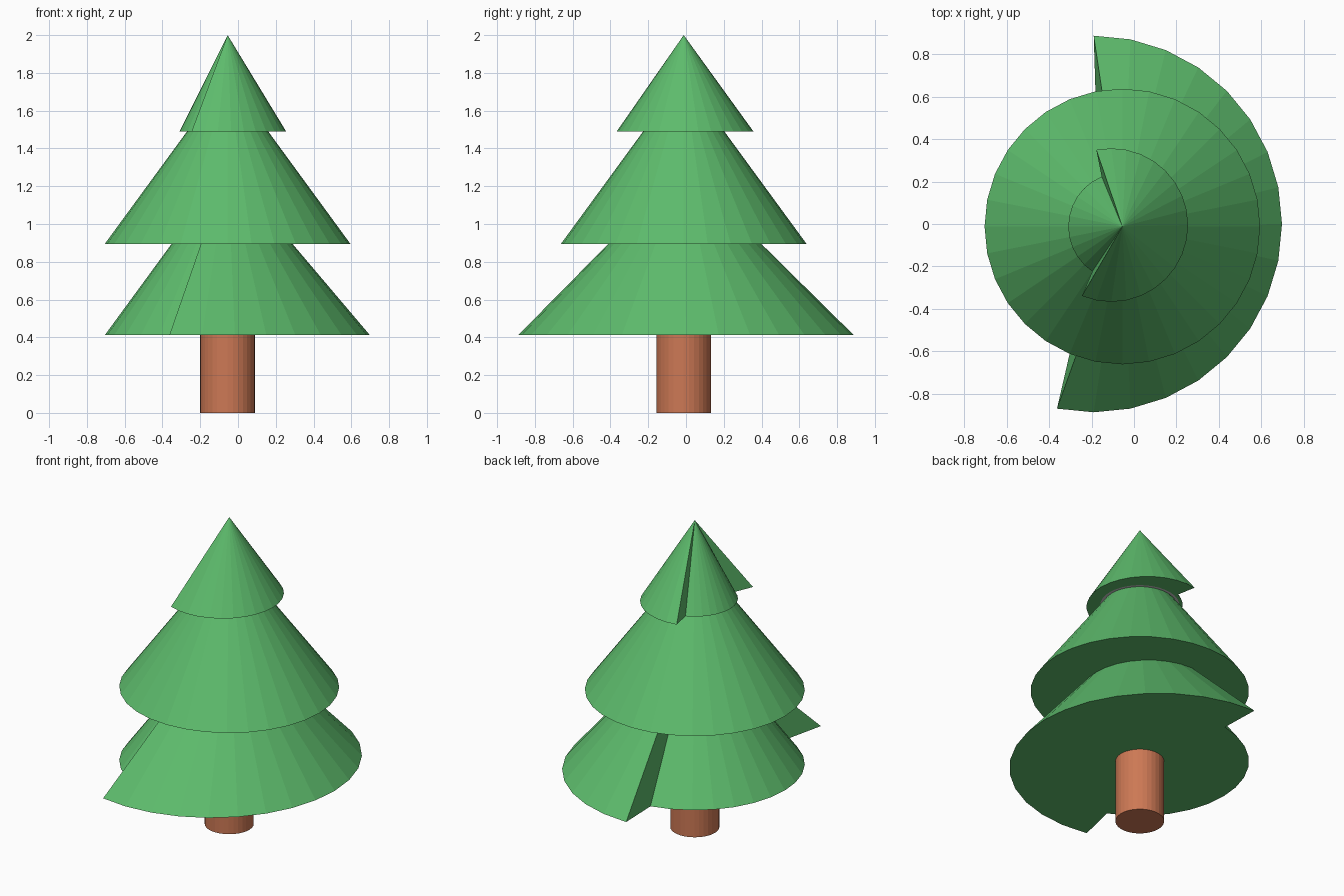
import bpy, bmesh
from math import sin, cos, pi

if "Cube" in bpy.data.objects:
    bpy.data.objects.remove(bpy.data.objects["Cube"])

N = 32
CX, CY = -0.055, -0.012


def material(name, rgb):
    m = bpy.data.materials.new(name)
    m.diffuse_color = (*rgb, 1)
    m.use_nodes = True
    m.node_tree.nodes["Principled BSDF"].inputs["Base Color"].default_value = m.diffuse_color
    return m


GREEN = material("leaf_green", (0.11, 0.50, 0.15))
BROWN = material("bark_brown", (0.61, 0.19, 0.09))


def finish(name, bm, mat):
    bmesh.ops.recalc_face_normals(bm, faces=bm.faces[:])
    me = bpy.data.meshes.new(name)
    bm.to_mesh(me)
    bm.free()
    ob = bpy.data.objects.new(name, me)
    bpy.context.collection.objects.link(ob)
    if mat:
        me.materials.append(mat)
    return ob


def tier(name, z, top, r, flare=None):
    """Cone; flare = (steps, steps, centre x, centre y, radius) widens the right-hand part of the rim."""
    bm = bmesh.new()
    apex = bm.verts.new((CX, CY, top))
    base = bm.verts.new((CX, CY, z))
    rim = []
    for i in range(N):
        x, y, rad = CX, CY, r
        if flare and (i <= flare[0] or i >= flare[1]):
            x, y, rad = flare[2:]
        a = 2 * pi * i / N
        rim.append(bm.verts.new((x + rad * cos(a), y + rad * sin(a), z)))
    for i in range(N):
        a, b = rim[i], rim[(i + 1) % N]
        bm.faces.new((a, b, apex))
        bm.faces.new((b, a, base))
    return finish(name, bm, GREEN)


# Branch tiers: the lower and upper ones have a flared, stepped rim
tier("lower_branches", 0.412, 1.30, 0.65, (8, 23, -0.19, 0.0, 0.888))
tier("middle_branches", 0.895, 1.784, 0.65)
tier("upper_branches", 1.49, 2.0, 0.255, (9, 22, -0.107, -0.005, 0.362))

# Grey disc under the upper branches
bm = bmesh.new()
bm.faces.new([bm.verts.new((CX + 0.235 * cos(-2 * pi * i / N), CY + 0.235 * sin(-2 * pi * i / N), 1.487))
              for i in range(N)])
me = bpy.data.meshes.new("upper_underside")
bm.to_mesh(me)
bm.free()
bpy.context.collection.objects.link(bpy.data.objects.new("upper_underside", me))

# Trunk
bpy.ops.mesh.primitive_cylinder_add(vertices=N, radius=0.145, depth=0.45, location=(CX, CY, 0.225))
trunk = bpy.context.object
trunk.name = "trunk"
trunk.data.materials.append(BROWN)
